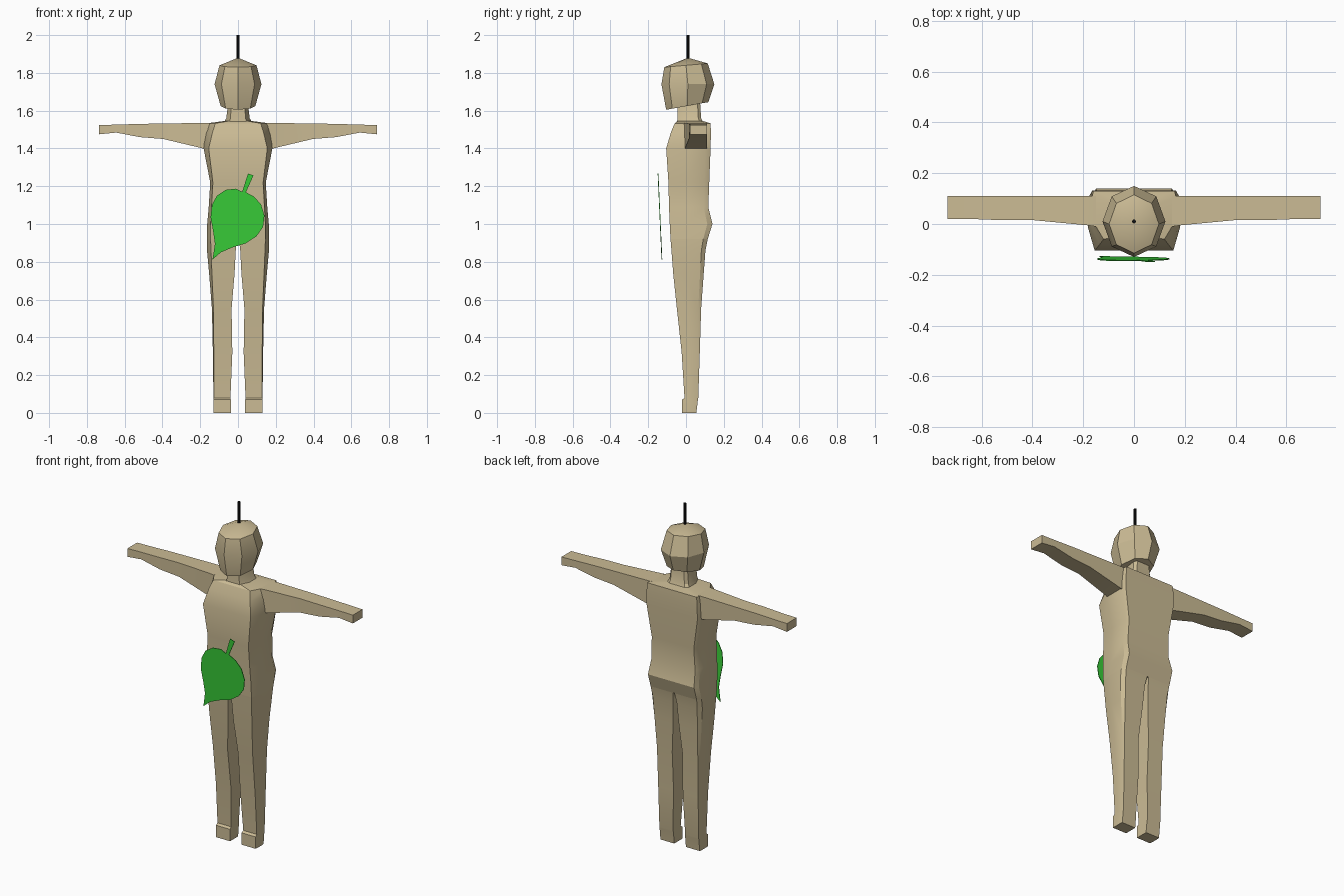
import bpy, bmesh, math


def material(name, rgb):
    m = bpy.data.materials.new(name)
    m.diffuse_color = (*rgb, 1)
    return m


tan = material("tan_skin", (0.60, 0.50, 0.30))
green = material("leaf_green", (0.04, 0.61, 0.04))
black = material("black", (0.005, 0.005, 0.005))


def loft(name, rings, mat, smooth=True):
    """Skin a stack of equal-length point rings and cap both ends."""
    bm = bmesh.new()
    vs = [[bm.verts.new(p) for p in r] for r in rings]
    n = len(vs[0])
    for a, b in zip(vs, vs[1:]):
        for i in range(n):
            j = (i + 1) % n
            bm.faces.new((a[i], a[j], b[j], b[i]))
    bm.faces.new(vs[0])
    bm.faces.new(vs[-1])
    bmesh.ops.remove_doubles(bm, verts=bm.verts, dist=0.0005)
    bmesh.ops.recalc_face_normals(bm, faces=bm.faces)
    me = bpy.data.meshes.new(name)
    bm.to_mesh(me)
    bm.free()
    me.materials.append(mat)
    ob = bpy.data.objects.new(name, me)
    bpy.context.collection.objects.link(ob)
    if smooth:
        bpy.ops.object.select_all(action='DESELECT')
        ob.select_set(True)
        bpy.context.view_layer.objects.active = ob
        bpy.ops.object.shade_smooth_by_angle(angle=math.radians(25))
    return ob


def half_section(z, xf, xm, xb, yf, yb):
    """Outer side of a body section, front to back, with chamfered corners."""
    d = yb - yf
    return [(xf, yf, z), (xm, yf + 0.4 * d, z), (xm, yf + 0.88 * d, z), (xb, yb, z)]


def full_section(*a):
    h = half_section(*a)
    return h + [(-x, y, z) for x, y, z in reversed(h)]


# torso: z, front / middle / back half widths, front y, back y
loft("torso", [full_section(*a) for a in [
    (0.92, 0.145, 0.165, 0.150, -0.082, 0.115),
    (1.00, 0.145, 0.163, 0.150, -0.086, 0.140),
    (1.09, 0.140, 0.155, 0.142, -0.090, 0.118),
    (1.22, 0.133, 0.147, 0.137, -0.093, 0.123),
    (1.40, 0.155, 0.182, 0.165, -0.105, 0.130),
    (1.485, 0.135, 0.172, 0.165, -0.080, 0.132),
    (1.533, 0.120, 0.165, 0.160, -0.060, 0.130),
    (1.545, 0.050, 0.075, 0.055, -0.045, 0.090)]], tan)

# neck
loft("neck", [full_section(*a) for a in [
    (1.53, 0.050, 0.078, 0.055, -0.048, 0.095),
    (1.56, 0.040, 0.062, 0.045, -0.045, 0.080),
    (1.64, 0.035, 0.052, 0.040, -0.045, 0.075)]], tan)

# legs: inner x, then the same section values as the torso
LEG = [(0.005, 0.92, 0.145, 0.165, 0.150, -0.082, 0.115),
       (0.012, 0.86, 0.143, 0.164, 0.145, -0.077, 0.103),
       (0.018, 0.74, 0.138, 0.153, 0.140, -0.068, 0.094),
       (0.034, 0.55, 0.130, 0.138, 0.133, -0.048, 0.080),
       (0.030, 0.32, 0.128, 0.133, 0.130, -0.023, 0.073),
       (0.040, 0.08, 0.128, 0.130, 0.128, -0.008, 0.065),
       (0.038, 0.07, 0.129, 0.130, 0.128, -0.020, 0.063),
       (0.038, 0.00, 0.129, 0.130, 0.128, -0.020, 0.055)]
# arms: x, front y, back y, bottom z, top z
ARM = [(0.150, -0.010, 0.110, 1.395, 1.535),
       (0.185, -0.005, 0.110, 1.400, 1.535),
       (0.395, 0.015, 0.110, 1.450, 1.532),
       (0.520, 0.015, 0.110, 1.460, 1.530),
       (0.645, 0.020, 0.110, 1.484, 1.526),
       (0.735, 0.020, 0.110, 1.475, 1.524)]
for side, s in (("left", 1), ("right", -1)):
    rings = []
    for inner, z, xf, xm, xb, yf, yb in LEG:
        r = half_section(z, xf, xm, xb, yf, yb) + [(inner, yb, z), (inner, yf, z)]
        rings.append([(s * x, y, z) for x, y, z in r])
    loft(side + "_leg", rings, tan)
    loft(side + "_arm", [[(s * x, a, b), (s * x, c, b), (s * x, c, t), (s * x, a, t)]
                         for x, a, c, b, t in ARM], tan)


# head: eight-sided rings, front z, back z, half width, front y, back y
def head_ring(zf, zb, rx, yf, yb):
    out = []
    for i in range(8):
        t = i * math.pi / 4
        k = (1 - math.cos(t)) / 2
        out.append((rx * math.sin(t), yf + (yb - yf) * k, zf + (zb - zf) * k))
    return out


loft("head", [head_ring(*a) for a in [
    (1.605, 1.645, 0.092, -0.105, 0.118),
    (1.74, 1.74, 0.124, -0.130, 0.150),
    (1.83, 1.85, 0.098, -0.115, 0.115),
    (1.88, 1.88, 0.0, 0.01, 0.01)]], tan)

# hanging string
loft("string", [[(0.008 * math.cos(i * math.pi / 4), 0.01 + 0.008 * math.sin(i * math.pi / 4), z)
                 for i in range(8)] for z in (1.86, 2.0)], black)

# leaf: thin tilted plate from its outline (x, z)
OUT = [(0.053, 1.267), (0.082, 1.257), (0.042, 1.168), (0.085, 1.145), (0.122, 1.103),
       (0.140, 1.045), (0.133, 0.985), (0.098, 0.935), (0.040, 0.897), (-0.030, 0.876),
       (-0.090, 0.850), (-0.135, 0.812), (-0.128, 0.855), (-0.122, 0.895), (-0.132, 0.965),
       (-0.145, 1.035), (-0.138, 1.100), (-0.112, 1.150), (-0.064, 1.181), (-0.010, 1.187),
       (0.022, 1.170)]
loft("leaf", [[(x, -0.150 + d + (1.267 - z) * 0.045, z) for x, z in OUT]
              for d in (0, 0.004)], green, smooth=False)
